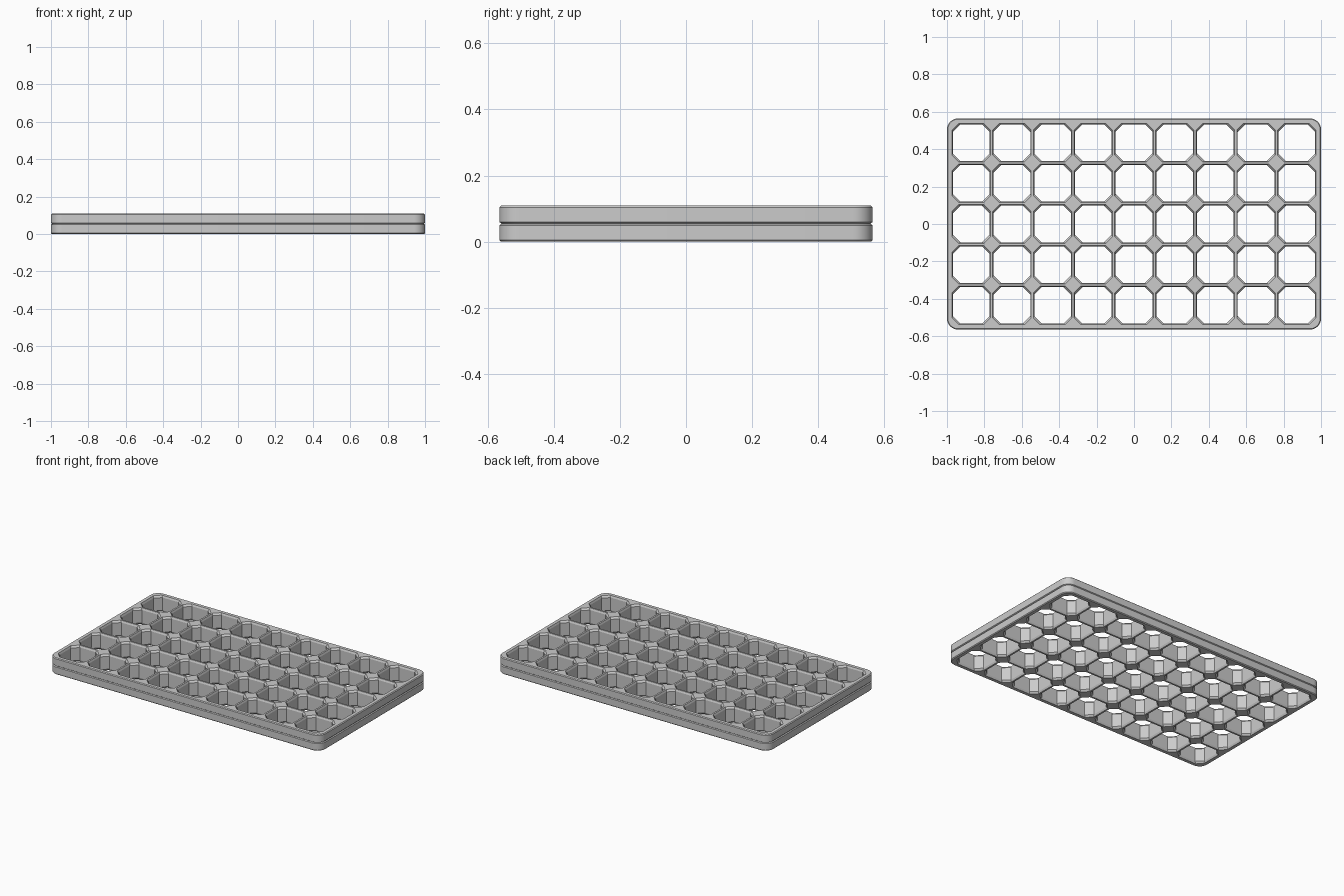
import bpy, bmesh
from math import cos, sin, pi

cube = bpy.data.objects.get("Cube")
if cube:
    bpy.data.objects.remove(cube, do_unlink=True)

PITCH, COLS, ROWS = 0.2175, 9, 5
HALF_X, HALF_Y, HEIGHT, RADIUS = 1.0, 0.565, 0.109, 0.06

grey = bpy.data.materials.new("plain grey")
grey.use_nodes = True
colour = (0.6, 0.6, 0.6, 1)
grey.diffuse_color = colour
grey.node_tree.nodes["Principled BSDF"].inputs["Base Color"].default_value = colour


def loft(bm, rings):
    """Skin a stack of matching horizontal outlines into a closed solid."""
    loops = [[bm.verts.new(p) for p in ring] for ring in rings]
    n = len(loops[0])
    for low, high in zip(loops, loops[1:]):
        for i in range(n):
            j = (i + 1) % n
            bm.faces.new((low[i], low[j], high[j], high[i]))
    bm.faces.new(loops[0][::-1])
    bm.faces.new(loops[-1])


def rounded_outline(inset, z, steps=8):
    points = []
    for k, (sx, sy) in enumerate(((1, 1), (-1, 1), (-1, -1), (1, -1))):
        for i in range(steps + 1):
            a = (k + i / steps) * pi / 2
            points.append((sx * (HALF_X - RADIUS) + (RADIUS - inset) * cos(a),
                           sy * (HALF_Y - RADIUS) + (RADIUS - inset) * sin(a), z))
    return points


def octagon(cx, cy, half, cut, z):
    s = half - cut
    pts = ((half, -s), (half, s), (s, half), (-s, half),
           (-half, s), (-half, -s), (-s, -half), (s, -half))
    return [(cx + x, cy + y, z) for x, y in pts]


def make_object(name, bm):
    mesh = bpy.data.meshes.new(name)
    bm.to_mesh(mesh)
    bm.free()
    obj = bpy.data.objects.new(name, mesh)
    bpy.context.collection.objects.link(obj)
    mesh.materials.append(grey)
    return obj


# Slab with softened rims and a groove around its middle
bm = bmesh.new()
middle = HEIGHT / 2
lower = [(0.005, 0), (0, 0.005), (0, middle - 0.005), (0.006, middle - 0.001)]
profile = lower + [(inset, HEIGHT - z) for inset, z in reversed(lower)]
loft(bm, [rounded_outline(inset, z) for inset, z in profile])
panel = make_object("grid_panel", bm)

# Eight-sided through-holes that flare at both faces
bm = bmesh.new()
flare = [(0.104, 0.036, -0.001), (0.103, 0.036, 0), (0.098, 0.040, 0.012)]
levels = flare + [(h, c, HEIGHT - z) for h, c, z in reversed(flare)]
for col in range(COLS):
    for row in range(ROWS):
        cx = (col - (COLS - 1) / 2) * PITCH
        cy = (row - (ROWS - 1) / 2) * PITCH
        loft(bm, [octagon(cx, cy, h, c, z) for h, c, z in levels])
cutter = make_object("cell_cutter", bm)
cutter.hide_render = True

# Cut the cells out of the slab
cells = panel.modifiers.new("cells", "BOOLEAN")
cells.operation = "DIFFERENCE"
cells.solver = "EXACT"
cells.object = cutter
bpy.ops.object.select_all(action="DESELECT")
panel.select_set(True)
bpy.context.view_layer.objects.active = panel
bpy.ops.object.modifier_apply(modifier=cells.name)
bpy.data.objects.remove(cutter, do_unlink=True)
bpy.ops.object.shade_smooth_by_angle(angle=pi / 9)
